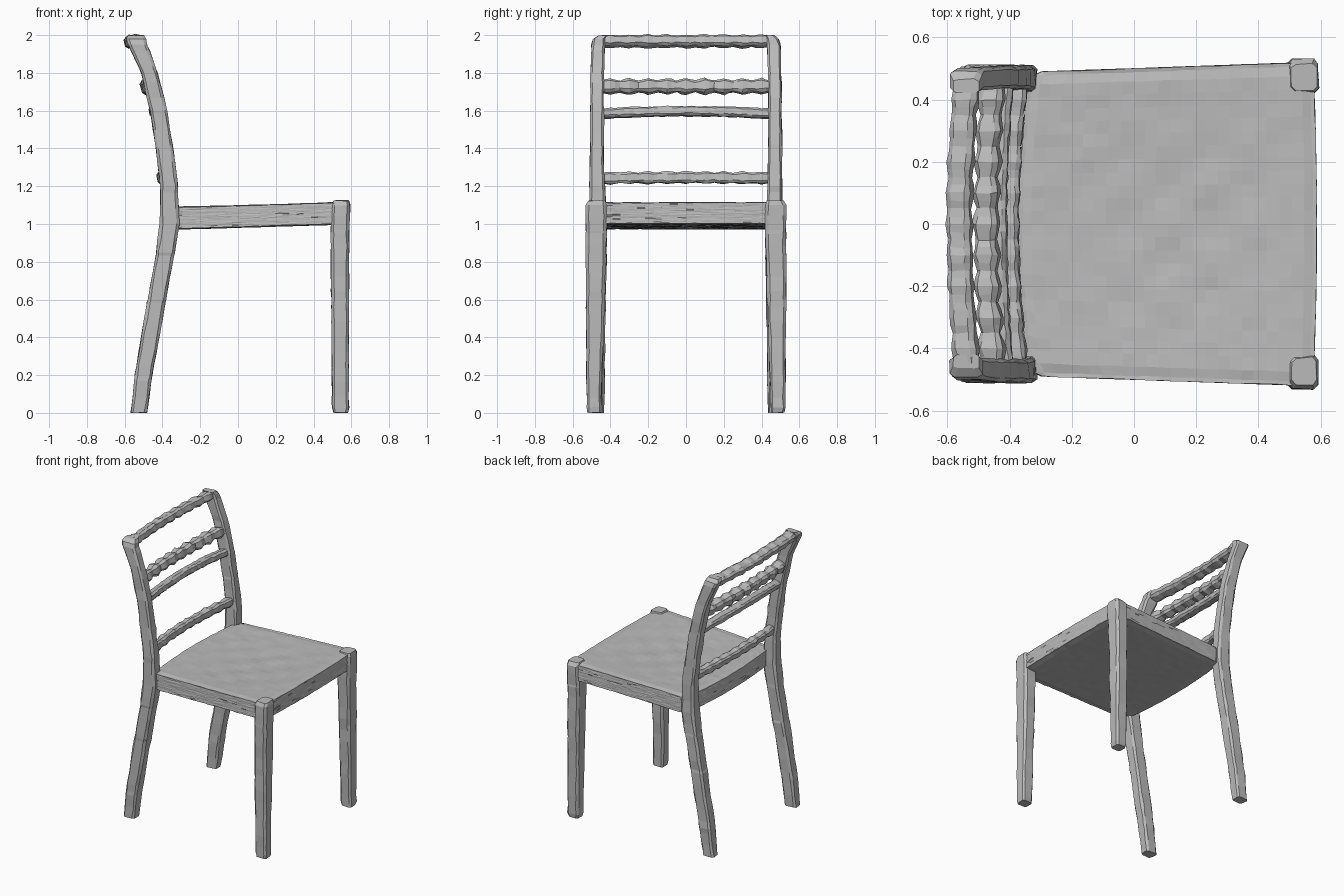
import bpy, bmesh, math, random
from mathutils import Vector

random.seed(4)
if "Cube" in bpy.data.objects:
    bpy.data.objects.remove(bpy.data.objects["Cube"], do_unlink=True)

grey = bpy.data.materials.new("plain grey")
grey.use_nodes = True
grey.diffuse_color = (0.5, 0.5, 0.5, 1)
bsdf = grey.node_tree.nodes["Principled BSDF"]
bsdf.inputs["Base Color"].default_value = (0.5, 0.5, 0.5, 1)
bsdf.inputs["Roughness"].default_value = 0.8


def finish(name, bm, wobble=0.003):
    """Roughen the surface like hand-carved wood and link the part."""
    for v in bm.verts:
        v.co += Vector([random.uniform(-wobble, wobble) for _ in range(3)])
        v.co.z = max(v.co.z, 0)
    bmesh.ops.recalc_face_normals(bm, faces=bm.faces)
    mesh = bpy.data.meshes.new(name)
    bm.to_mesh(mesh)
    bm.free()
    mesh.materials.append(grey)
    obj = bpy.data.objects.new(name, mesh)
    bpy.context.collection.objects.link(obj)
    return obj


def sweep(name, stations, cut=0.3):
    """Loft a chamfered rectangle through (centre, half_a, half_b) stations."""
    corner = 1 - cut
    outline = [(1, -corner), (1, corner), (corner, 1), (-corner, 1),
               (-1, corner), (-1, -corner), (-corner, -1), (corner, -1)]
    bm = bmesh.new()
    rings = [[bm.verts.new(c + a * s + b * t) for s, t in outline]
             for c, a, b in stations]
    for r, q in zip(rings, rings[1:]):
        for i in range(8):
            j = (i + 1) % 8
            bm.faces.new((r[i], r[j], q[j], q[i]))
    bm.faces.new(rings[0])
    bm.faces.new(rings[-1])
    return finish(name, bm)


def sample(table, z):
    """Interpolate the rows of a profile table at height z."""
    for lo, hi in zip(table, table[1:]):
        if z <= hi[0]:
            t = (z - lo[0]) / (hi[0] - lo[0])
            return [p + (q - p) * t for p, q in zip(lo[1:], hi[1:])]
    return table[-1][1:]


# Profiles: height, centre x, half depth, inner y, outer y
rear = [(0, -0.525, 0.042, 0.435, 0.505), (0.2, -0.50, 0.046, 0.43, 0.51),
        (0.6, -0.43, 0.048, 0.425, 0.51), (0.85, -0.385, 0.049, 0.42, 0.51),
        (1.0, -0.363, 0.051, 0.42, 0.51), (1.2, -0.365, 0.046, 0.43, 0.51),
        (1.4, -0.388, 0.045, 0.435, 0.508), (1.6, -0.42, 0.046, 0.435, 0.506),
        (1.8, -0.47, 0.043, 0.435, 0.505), (1.95, -0.53, 0.05, 0.43, 0.50),
        (1.98, -0.54, 0.053, 0.43, 0.49), (2.0, -0.54, 0.04, 0.42, 0.465)]
front = [(0, 0.543, 0.038, 0.45, 0.52), (0.03, 0.543, 0.044, 0.45, 0.525),
         (0.6, 0.54, 0.046, 0.43, 0.53), (0.95, 0.54, 0.049, 0.42, 0.53),
         (1.1, 0.544, 0.049, 0.42, 0.53), (1.125, 0.547, 0.04, 0.43, 0.515)]


def post(name, table, side, steps):
    heights = sorted({round(table[-1][0] * i / steps, 3) for i in range(steps + 1)}
                     | {row[0] for row in table})
    stations = []
    for z in heights:
        x, depth, inner, outer = sample(table, z)
        stations.append((Vector((x, side * (inner + outer) / 2, z)),
                         Vector((depth, 0, 0)),
                         Vector((0, (outer - inner) / 2, 0))))
    sweep(name, stations)


# Legs: the rear pair carries on up as the back posts
for side, label in ((1, "left"), (-1, "right")):
    post("rear_leg_and_post_" + label, rear, side, 24)
    post("front_leg_" + label, front, side, 14)


def slat(name, z, depth, height, bow, arch=0, scallop=0, waves=9, reach=0.45):
    """A back rail bowed to the rear, leaning with the posts."""
    x0 = sample(rear, z)[0]
    lean = Vector((sample(rear, z + 0.02)[0] - sample(rear, z - 0.02)[0],
                   0, 0.04)).normalized()
    across = Vector((lean.z, 0, -lean.x))
    stations = []
    for i in range(37):
        t = -1 + i / 18
        curve = 1 - t * t
        ripple = scallop * math.cos(t * waves * math.pi)
        stations.append((Vector((x0 - bow * curve, t * reach, z + arch * curve)),
                         across * (depth + ripple),
                         lean * (height + ripple)))
    sweep(name, stations, 0.4)


# Back rails
slat("top_rail", 1.967, 0.038, 0.029, 0.025, 0, 0.003)
slat("upper_slat", 1.728, 0.036, 0.034, 0.022, 0, 0.006, 9)
slat("middle_slat", 1.583, 0.03, 0.025, 0.022, 0.014)
slat("lower_slat", 1.242, 0.028, 0.029, 0.028, 0.004, 0.003)

# Seat: a subdivided slab, wider at the front, dished and lightly rippled
bm = bmesh.new()
bmesh.ops.create_cube(bm, size=2)
bmesh.ops.subdivide_edges(bm, edges=bm.edges[:], cuts=23, use_grid_fill=True)
long_edges = [e for e in bm.edges if e.calc_face_angle(0) > 1]
rim = {v for e in long_edges for v in e.verts}
for v in bm.verts:
    u, s, w = v.co
    f = (u + 1) / 2
    ease = 0.012 if v in rim else 0
    bulge = 1 - s * s
    back = -0.335 - 0.035 * bulge
    face = 0.575 + 0.012 * bulge
    half = 0.488 + 0.032 * f - ease
    x = back + ease + (face - back - 2 * ease) * f
    top = 1.092 + 0.026 * f - ease / 2
    low = 0.97 + 0.028 * f + ease / 2
    inside = (1 - u * u) * bulge
    top += inside * (-0.012 + 0.004 * math.cos(11 * u) * math.cos(13 * s))
    v.co = (x, half * s, low + (top - low) * (w + 1) / 2)
finish("seat", bm, 0.0015)
